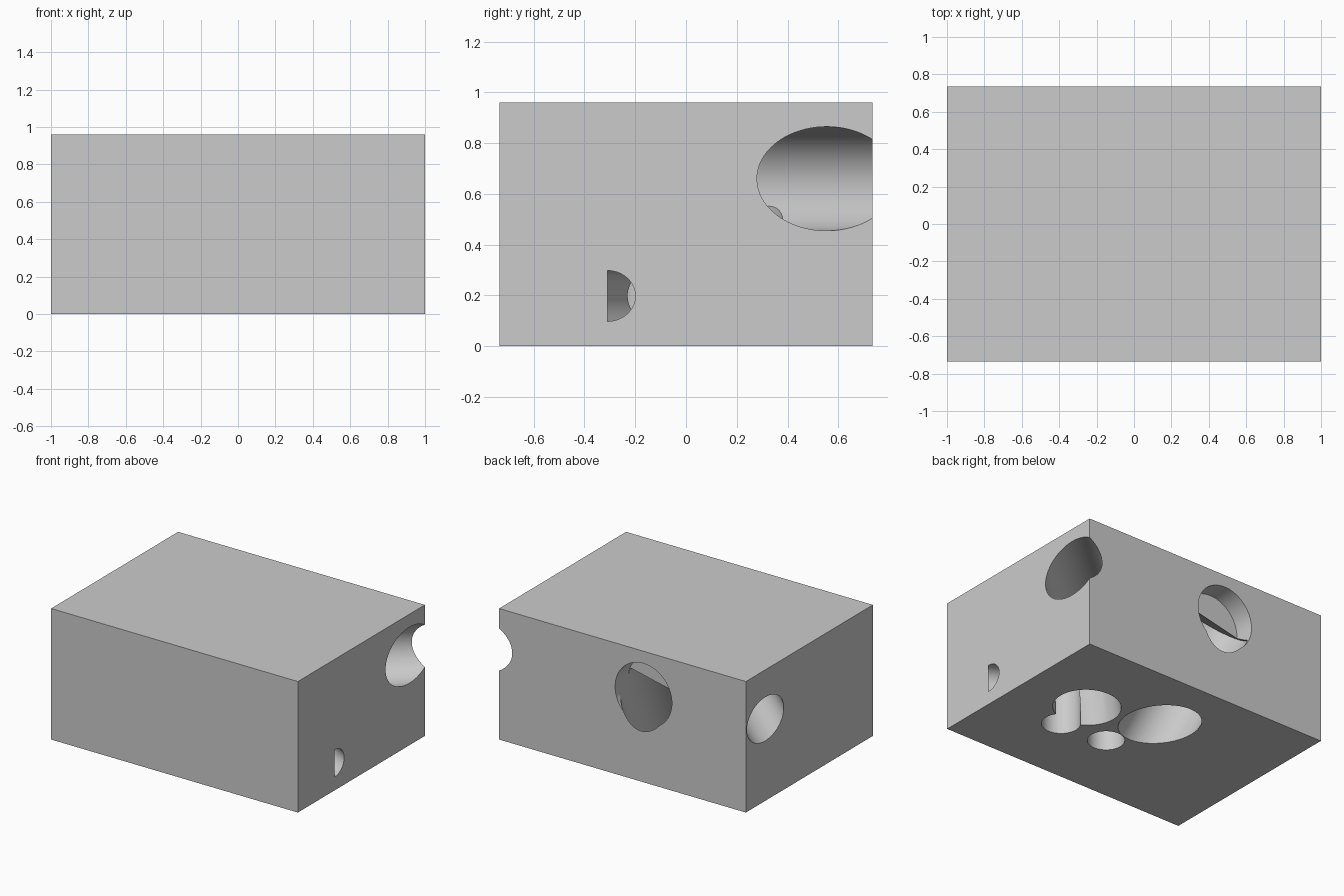
import bpy
from mathutils import Vector

old = bpy.data.objects.get("Cube")
if old:
    bpy.data.objects.remove(old, do_unlink=True)

# Single plain material
grey = bpy.data.materials.new("plain_grey")
grey.use_nodes = True
colour = (0.6, 0.6, 0.6, 1)
grey.diffuse_color = colour
grey.node_tree.nodes["Principled BSDF"].inputs["Base Color"].default_value = colour

# Solid block
bpy.ops.mesh.primitive_cube_add(size=1, location=(0, 0, 0.48))
block = bpy.context.object
block.name = "drilled_block"
block.scale = (2, 1.47, 0.96)
bpy.ops.object.transform_apply(location=True, rotation=True, scale=True)
block.data.materials.append(grey)


def drill(name, mouth, direction, radius, depth, outside=0.4):
    """Cut a flat-ended round bore inwards from its mouth centre."""
    axis = Vector(direction).normalized()
    middle = Vector(mouth) + axis * (depth - outside) / 2
    bpy.ops.mesh.primitive_cylinder_add(vertices=96, radius=radius,
                                        depth=depth + outside, location=middle)
    cutter = bpy.context.object
    cutter.name = name
    cutter.hide_render = True
    cutter.rotation_euler = axis.to_track_quat("Z", "Y").to_euler()
    cutter.data.materials.append(grey)
    bpy.context.view_layer.update()
    cut = block.modifiers.new(name, "BOOLEAN")
    cut.operation = "DIFFERENCE"
    cut.solver = "EXACT"
    cut.object = cutter
    bpy.ops.object.select_all(action="DESELECT")
    block.select_set(True)
    bpy.context.view_layer.objects.active = block
    bpy.ops.object.modifier_apply(modifier=cut.name)
    bpy.data.objects.remove(cutter, do_unlink=True)


# Slanted bore from the underside that breaks out through the back
drill("slanted_bore", (-0.04, 0.218, 0), (-0.22, 0.63, 1), 0.24, 0.78)
# Shallow round pocket in the back
drill("back_pocket", (-0.17, 0.735, 0.64), (0, -1, 0), 0.23, 0.15)
# Level bores in the two ends
drill("corner_bore", (1, 0.555, 0.66), (-0.745, -0.667, 0), 0.205, 0.7)
drill("end_bore", (-1, 0.51, 0.6), (0.75, -0.66, 0), 0.16, 0.55)
# Bores in the underside
drill("wide_bottom_bore", (0.473, 0.079, 0), (0.3, 0.15, 1), 0.225, 0.685)
drill("small_bottom_bore", (0.467, -0.196, 0), (0, 0, 1), 0.13, 0.35)
drill("centre_bottom_bore", (0.094, -0.176, 0), (0, 0, 1), 0.124, 0.4)
# Internal level bore that just breaks the end as a half round
drill("cross_bore", (1, -0.31, 0.198), (-0.9, 0.42, 0), 0.1, 0.6, 0)

# Smooth bore walls with crisp rims
bpy.ops.object.shade_smooth_by_angle(angle=0.5)
